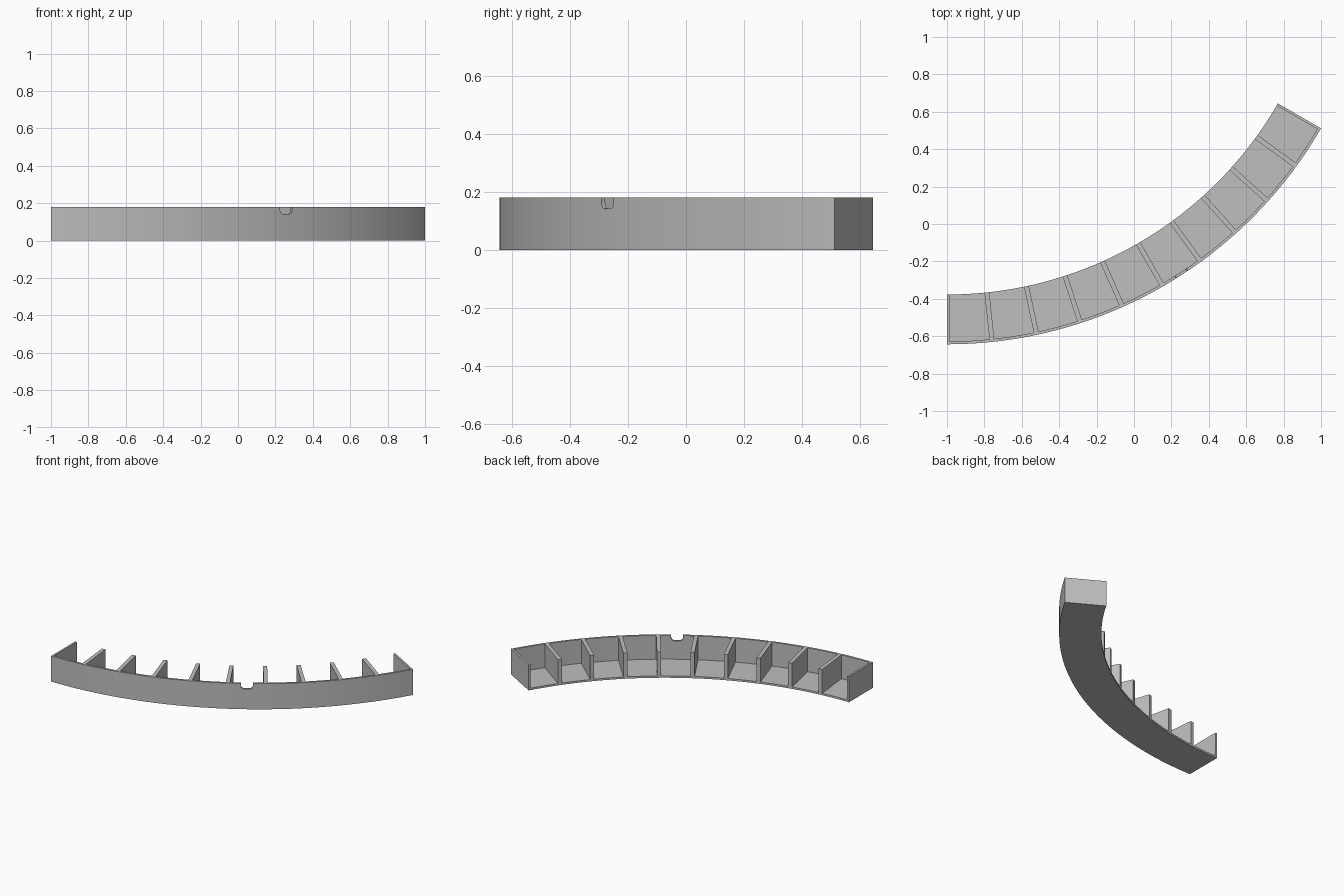
import bpy
import bmesh
from math import sin, cos, asin, pi, radians
from mathutils import Vector

if "Cube" in bpy.data.objects:
    bpy.data.objects.remove(bpy.data.objects["Cube"], do_unlink=True)

R_OUT, R_IN, HEIGHT = 2.309, 2.043, 0.18
CENTRE = Vector((-1.0, 1.666, 0.0))
SWEEP, BAYS = 60, 10
STEP = radians(SWEEP / BAYS)
WALL, FLOOR, HALF_RIB = 0.015, 0.013, 0.013


def polar(r, a, z):
    return CENTRE + Vector((r * sin(a), -r * cos(a), z))


def loft(name, loop_a, loop_b):
    """Closed prism between two matching loops of points."""
    bm = bmesh.new()
    a = [bm.verts.new(p) for p in loop_a]
    b = [bm.verts.new(p) for p in loop_b]
    bm.faces.new(a)
    bm.faces.new(b)
    for i in range(len(a)):
        j = (i + 1) % len(a)
        bm.faces.new((a[i], a[j], b[j], b[i]))
    bmesh.ops.recalc_face_normals(bm, faces=bm.faces)
    mesh = bpy.data.meshes.new(name)
    bm.to_mesh(mesh)
    bm.free()
    obj = bpy.data.objects.new(name, mesh)
    bpy.context.collection.objects.link(obj)
    return obj


def sector(name, r0, r1, z0, z1, a0, a1, segs, inset=0.0):
    """Arc-shaped block whose straight sides are moved inwards by inset."""
    def arc(r):
        lo, hi = a0 + asin(inset / r), a1 - asin(inset / r)
        return [(r, lo + (hi - lo) * i / segs) for i in range(segs + 1)]
    outline = arc(r1) + arc(r0)[::-1]
    return loft(name, [polar(r, a, z0) for r, a in outline],
                [polar(r, a, z1) for r, a in outline])


def cut(target, cutter):
    cutter.hide_render = True
    mod = target.modifiers.new("cut", "BOOLEAN")
    mod.operation = "DIFFERENCE"
    mod.solver = "EXACT"
    mod.object = cutter
    bpy.context.view_layer.objects.active = target
    bpy.ops.object.modifier_apply(modifier=mod.name)
    bpy.data.objects.remove(cutter, do_unlink=True)


# Curved body
tray = sector("curved_tray", R_IN, R_OUT, 0, HEIGHT, 0, radians(SWEEP), 2 * SWEEP)

# Compartments, open at the top and on the inner side
for k in range(BAYS):
    cut(tray, sector("bay_cutter", R_IN - 0.1, R_OUT - WALL, FLOOR, HEIGHT + 0.1,
                     k * STEP, (k + 1) * STEP, 12, HALF_RIB))

# Round-bottomed notch in the outer wall
MID, HALF_W, BOTTOM, ROUND = 5.5 * STEP, 0.038, 0.142, 0.02
profile = [(HALF_W, HEIGHT + 0.1)]
for side in (1, -1):
    corner = []
    for i in range(7):
        t = pi / 2 * i / 6
        corner.append((side * (HALF_W - ROUND + ROUND * cos(t)),
                       BOTTOM + ROUND - ROUND * sin(t)))
    profile += corner if side > 0 else corner[::-1]
profile.append((-HALF_W, HEIGHT + 0.1))
tangent = Vector((cos(MID), sin(MID), 0))
cut(tray, loft("notch_cutter", *[[polar(r, MID, z) + tangent * u for u, z in profile]
                                 for r in (R_OUT - 0.08, R_OUT + 0.08)]))

# Grey finish
grey = bpy.data.materials.new("plain_grey")
grey.use_nodes = True
colour = (0.52, 0.52, 0.52, 1)
grey.diffuse_color = colour
grey.node_tree.nodes["Principled BSDF"].inputs["Base Color"].default_value = colour
tray.data.materials.clear()
tray.data.materials.append(grey)

bpy.ops.object.select_all(action="DESELECT")
tray.select_set(True)
bpy.context.view_layer.objects.active = tray
bpy.ops.object.shade_smooth_by_angle(angle=radians(20))
